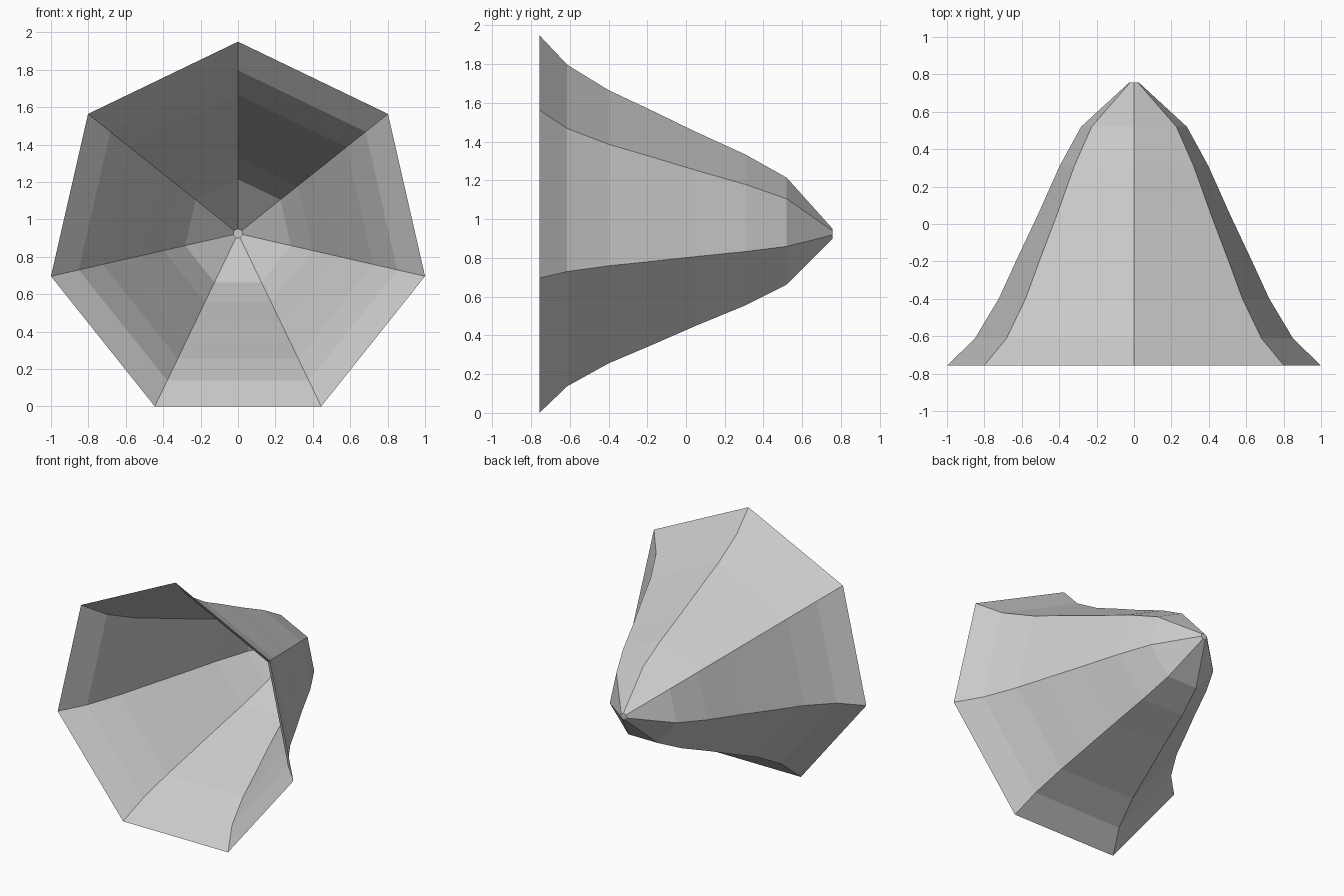
import bpy, bmesh, math

cube = bpy.data.objects.get("Cube")
if cube:
    bpy.data.objects.remove(cube, do_unlink=True)

SIDES = 7
AXIS_Z = 0.924
# (depth, radius) from the open rim to the closed tip
PROFILE = [(-0.757, 1.0257), (-0.613, 0.873), (-0.4, 0.742), (-0.2, 0.648),
           (0.05, 0.527), (0.31, 0.408), (0.52, 0.29), (0.757, 0.026)]

# Plain grey material
grey = bpy.data.materials.new("plain_grey")
grey.use_nodes = True
colour = (0.6, 0.6, 0.6, 1)
grey.diffuse_color = colour
grey.node_tree.nodes["Principled BSDF"].inputs["Base Color"].default_value = colour

# Flared seven-sided shell, open at the front
bm = bmesh.new()
rings = []
for y, r in PROFILE:
    angles = [2 * math.pi * i / SIDES for i in range(SIDES)]
    rings.append([bm.verts.new((r * math.sin(a), y, AXIS_Z + r * math.cos(a)))
                  for a in angles])
for front, back in zip(rings, rings[1:]):
    for i in range(SIDES):
        j = (i + 1) % SIDES
        bm.faces.new((front[i], back[i], back[j], front[j]))

# Small cap closing the tip
bm.faces.new(rings[-1])
bmesh.ops.recalc_face_normals(bm, faces=bm.faces)
# Make every face point away from the axis
if sum(f.normal.dot(f.calc_center_median() - rings[0][0].co.copy().lerp(
        rings[0][0].co, 0)) for f in bm.faces if f.normal.y > 0.99) < 0:
    bmesh.ops.reverse_faces(bm, faces=bm.faces)

mesh = bpy.data.meshes.new("flared_shell")
bm.to_mesh(mesh)
bm.free()
mesh.materials.append(grey)
shell = bpy.data.objects.new("flared_shell", mesh)
bpy.context.collection.objects.link(shell)
